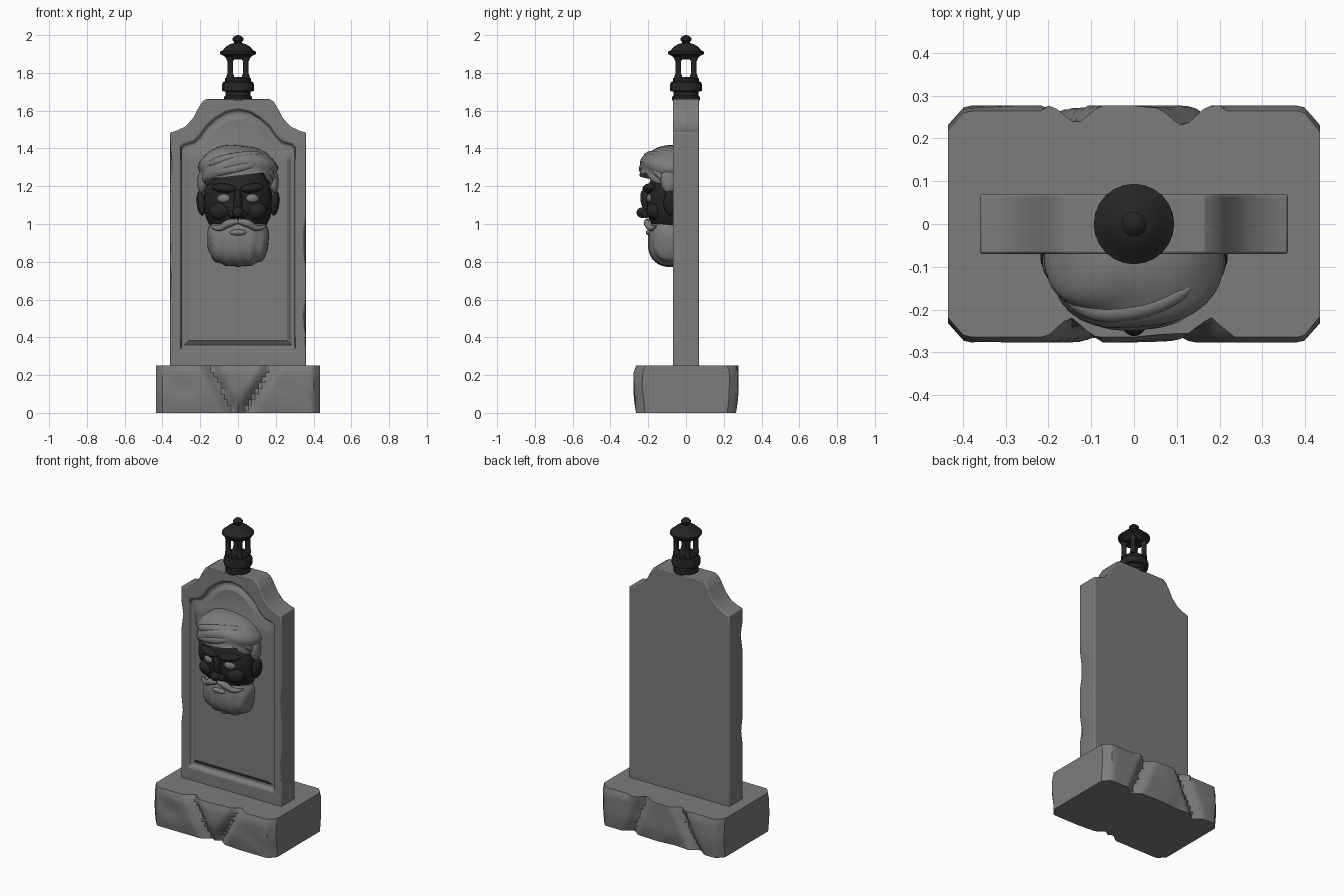
import bpy, bmesh, math
from mathutils import Vector, Euler, noise

if "Cube" in bpy.data.objects:
    bpy.data.objects.remove(bpy.data.objects["Cube"])


def material(name, c):
    m = bpy.data.materials.new(name)
    m.diffuse_color = (c, c, c, 1)
    m.use_nodes = True
    m.node_tree.nodes["Principled BSDF"].inputs["Base Color"].default_value = m.diffuse_color
    return m


STONE = material("grey stone", 0.2)
DARK = material("black iron", 0.018)


def finish(name, bm, mat, angle=40):
    bmesh.ops.recalc_face_normals(bm, faces=bm.faces)
    me = bpy.data.meshes.new(name)
    bm.to_mesh(me)
    bm.free()
    me.materials.append(mat)
    ob = bpy.data.objects.new(name, me)
    bpy.context.collection.objects.link(ob)
    bpy.ops.object.select_all(action='DESELECT')
    ob.select_set(True)
    bpy.context.view_layer.objects.active = ob
    bpy.ops.object.shade_smooth_by_angle(angle=math.radians(angle))
    return ob


def loft(name, rings, mat, angle=40):
    """Skin a list of equal-length closed rings and cap both ends."""
    bm = bmesh.new()
    vs = [[bm.verts.new(p) for p in r] for r in rings]
    n = len(vs[0])
    for a, b in zip(vs, vs[1:]):
        for i in range(n):
            j = (i + 1) % n
            bm.faces.new((a[i], a[j], b[j], b[i]))
    bm.faces.new(vs[0])
    bm.faces.new(vs[-1])
    return finish(name, bm, mat, angle)


def lathe(name, profile, mat, x=0, y=0, n=24):
    return loft(name, [[(x + r * math.cos(k * math.tau / n), y + r * math.sin(k * math.tau / n), z)
                        for k in range(n)] for r, z in profile], mat)


def blob(name, centre, radii, mat, rot=(0, 0, 0), power=1.0, shape=None, seg=32):
    """Ellipsoid relief, flattened where it meets the slab; shape() sculpts each point."""
    bm = bmesh.new()
    bmesh.ops.create_uvsphere(bm, u_segments=seg, v_segments=seg // 2, radius=1)
    e = Euler(rot)
    for v in bm.verts:
        p = Vector([math.copysign(abs(c) ** power, c) * r for c, r in zip(v.co, radii)])
        p.rotate(e)
        p += Vector(centre)
        if shape:
            p = shape(p)
        p.y = min(p.y, -0.035)
        v.co = p
    return finish(name, bm, mat, 60)


def pair(name, c, radii, mat, rot=(0, 0, 0), **kw):
    for s, side in ((1, "right"), (-1, "left")):
        blob(f"{side}_{name}", (s * c[0], c[1], c[2]), radii, mat,
             (rot[0], s * rot[1], s * rot[2]), seg=20, **kw)


# rough-hewn base: straight ends, chipped front and back
def rough(x, z, back):
    notches = ((-0.16, 0.5), (0.135, -0.4)) if back else ((-0.125, -0.5), (0.15, 0.6))
    d = 0.045 * max(0, (abs(x) - 0.395) / 0.04)
    for x0, k in notches:
        d = max(d, 0.045 * max(0, 1 - abs(x - x0 - k * (z - 0.2)) / 0.055))
    d += 0.02 * max(0, noise.noise((x * 5, z * 8, 3 + 7 * back)))
    d += 0.012 * max(0, 1 - z / 0.08) + 0.025 * max(0, (z - 0.215) / 0.035) * (abs(x) > 0.2 or back == 0) * 0.5
    return 0.277 - d


xs = [-0.435 + 0.87 * i / 48 for i in range(49)]
levels = [0, 0.01, 0.04, 0.07, 0.1, 0.13, 0.16, 0.19, 0.215, 0.24, 0.25]
loft("base", [[(x, -rough(x, z, 0), z) for x in xs] + [(x, rough(x, z, 1), z) for x in reversed(xs)]
              for z in levels], STONE, 35)

# slab: nested outlines from the back edge to the raised front panel
outer = [(.36, 1.485), (.335, 1.49), (.28, 1.515), (.238, 1.56), (.212, 1.61), (.187, 1.65), (.165, 1.663), (0, 1.663)]
frame = [(.305, 1.41), (.29, 1.425), (.235, 1.44), (.2, 1.475), (.17, 1.52), (.12, 1.565), (.06, 1.6), (0, 1.61)]


def outline(top, bottom, y, sx=1, dz=0, chip=0):
    w = top[0][0]
    side = [(w, bottom + (top[0][1] - bottom) * i / 14) for i in range(14)]
    half = [(x * sx, z - (dz if i >= 14 else 0)) for i, (x, z) in enumerate(side + top)]

    def wear(x, z, s):
        on_side = abs(x) > 0.34 and 0.3 < z < 1.46
        return x - chip * on_side * max(0, noise.noise((s * 3, 0, z * 5)))
    right = [(wear(x, z, 1), y, z) for x, z in half]
    left = [(-wear(x, z, 2), y, z) for x, z in half[-2::-1]]
    return right + left


slab = loft("slab", [
    outline(outer, 0.24, 0.07), outline(outer, 0.24, -0.04), outline(outer, 0.24, -0.07, chip=0.04),
    outline(frame, 0.33, -0.07), outline(frame, 0.34, -0.045, 0.98, 0.012),
    outline(frame, 0.36, -0.045, 0.93, 0.03), outline(frame, 0.383, -0.062, 0.85, 0.055)], STONE, 30)
bev = slab.modifiers.new("soft_edges", 'BEVEL')
bev.width, bev.segments, bev.limit_method, bev.angle_limit = 0.006, 2, 'ANGLE', math.radians(50)

# lantern
lathe("lantern_foot", [(.075, 1.655), (.075, 1.672), (.066, 1.68), (.066, 1.7), (.084, 1.705), (.086, 1.735),
                       (.08, 1.75), (.068, 1.756), (.068, 1.77), (.06, 1.777)], DARK)
for i in range(4):
    a = math.pi / 4 + i * math.pi / 2
    lathe(f"lantern_post_{i + 1}", [(.02, 1.77), (.02, 1.785), (.015, 1.795), (.015, 1.86), (.02, 1.87), (.02, 1.885)],
          DARK, 0.058 * math.cos(a), 0.058 * math.sin(a), 12)
lathe("lantern_roof", [(.06, 1.872), (.068, 1.885), (.085, 1.895), (.094, 1.9), (.094, 1.912), (.082, 1.918),
                       (.062, 1.94), (.04, 1.953), (.02, 1.958), (.02, 1.963), (.029, 1.972), (.029, 1.983),
                       (.018, 1.995), (.006, 2.0)], DARK)


# dark face
blob("face", (0, -0.07, 1.12), (0.182, 0.138, 0.2), DARK, power=0.9)
blob("nose_bridge", (0, -0.205, 1.11), (0.024, 0.032, 0.075), DARK, (0.28, 0, 0))
blob("nose_tip", (0, -0.23, 1.06), (0.03, 0.032, 0.028), DARK)
pair("nostril", (0.03, -0.212, 1.052), (0.02, 0.024, 0.02), DARK)
pair("brow", (0.075, -0.195, 1.19), (0.068, 0.032, 0.024), DARK, (0, -0.1, 0.28))
pair("cheek", (0.095, -0.165, 1.07), (0.06, 0.045, 0.05), DARK)
pair("ear", (0.195, -0.085, 1.11), (0.022, 0.035, 0.065), DARK, (0, 0.12, -0.3))
pair("eye", (0.076, -0.192, 1.136), (0.036, 0.014, 0.023), STONE, (0, 0.06, 0.3))


# hair swept to one side
def sweep(p):
    c = Vector((0, -0.07, 1.28))
    wave = math.sin(62 * (p.z - 0.45 * p.x + 2.2 * p.x * p.x) + 14 * p.x)
    p = c + (p - c) * (1 + 0.035 * wave)
    hairline = 1.255 + 0.12 * p.x - max(0, abs(p.x) - 0.135) * 2
    p.z = max(p.z, hairline)
    return p


blob("hair", (0, -0.07, 1.285), (0.205, 0.175, 0.132), STONE, power=0.88, shape=sweep, seg=64)
pair("sideburn", (0.187, -0.09, 1.235), (0.027, 0.045, 0.072), STONE, (0, -0.1, 0))


# tapered locks for the fringe and moustache
def lock(name, pts):
    cu = bpy.data.curves.new(name, 'CURVE')
    cu.dimensions, cu.bevel_depth, cu.bevel_resolution, cu.use_fill_caps = '3D', 1, 4, True
    sp = cu.splines.new('BEZIER')
    sp.bezier_points.add(len(pts) - 1)
    for b, (x, y, z, r) in zip(sp.bezier_points, pts):
        b.co, b.radius = (x, y, z), r
        b.handle_left_type = b.handle_right_type = 'AUTO'
    cu.materials.append(STONE)
    bpy.context.collection.objects.link(bpy.data.objects.new(name, cu))


lock("fringe_low", [(-.17, -.15, 1.24, .012), (-.1, -.205, 1.275, .026), (0, -.222, 1.295, .028), (.1, -.2, 1.32, .02), (.16, -.15, 1.34, .006)])
lock("fringe_high", [(-.19, -.12, 1.29, .012), (-.11, -.195, 1.33, .024), (0, -.2, 1.355, .026), (.1, -.165, 1.365, .02), (.16, -.12, 1.35, .006)])
lock("fringe_side", [(.05, -.215, 1.305, .01), (.11, -.19, 1.3, .024), (.165, -.145, 1.27, .024), (.19, -.1, 1.2, .008)])
for s, side in ((1, "right"), (-1, "left")):
    lock(side + "_moustache", [(0, -.205, 1.015, .014), (s * .05, -.203, 1.003, .021), (s * .1, -.185, .978, .016), (s * .15, -.16, .99, .005)])


# grooved beard
def comb(p):
    c = Vector((0, -0.07, 0.92))
    down = min(1, max(0, (1.0 - p.z) / 0.12))
    p = c + (p - c) * (1 + 0.025 * down * math.sin(75 * p.x * (1 + 0.35 * down) + 1.2))
    if p.z > 1.0 - 0.03 * (abs(p.x) < 0.05):
        p.z = 1.0 + 0.25 * (p.z - 1.0) + 0.02 * (abs(p.x) > 0.12)
    return p


blob("beard", (0, -0.07, 0.915), (0.165, 0.13, 0.14), STONE, power=0.8, shape=comb, seg=64)
blob("lower_lip", (0, -0.195, 0.955), (0.045, 0.018, 0.016), STONE)
